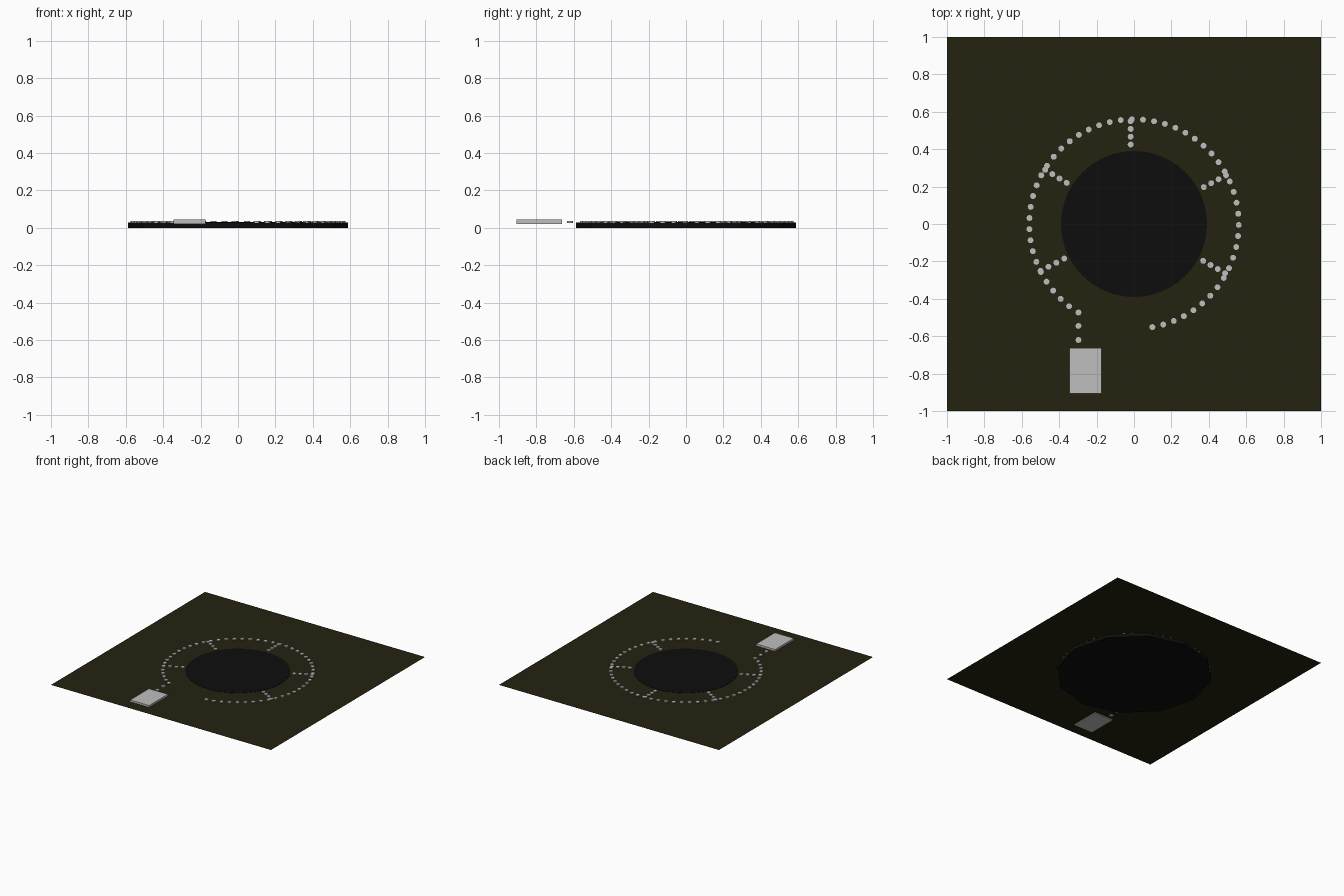
import bpy, bmesh, math
from mathutils import Matrix, Vector

if "Cube" in bpy.data.objects:
    bpy.data.objects.remove(bpy.data.objects["Cube"])


def mat(name, rgb):
    m = bpy.data.materials.new(name)
    m.diffuse_color = (*rgb, 1)
    m.use_nodes = True
    m.node_tree.nodes["Principled BSDF"].inputs["Base Color"].default_value = m.diffuse_color
    return m


OLIVE = mat("dark olive", (0.017, 0.016, 0.005))
BLACK = mat("near black", (0.004, 0.004, 0.004))
GREY = mat("light grey", (0.52, 0.52, 0.52))


def finish(name, bm, material):
    me = bpy.data.meshes.new(name)
    bm.to_mesh(me)
    bm.free()
    me.materials.append(material)
    ob = bpy.data.objects.new(name, me)
    bpy.context.collection.objects.link(ob)
    return ob


def add_disc(bm, x, y, z0, z1, r, sides):
    bmesh.ops.create_cone(bm, cap_ends=True, segments=sides, radius1=r, radius2=r,
                          depth=z1 - z0, matrix=Matrix.Translation((x, y, (z0 + z1) / 2)))


# thin square sheet
bm = bmesh.new()
bmesh.ops.create_grid(bm, x_segments=1, y_segments=1, size=1,
                      matrix=Matrix.Translation((0, 0, 0.029)))
finish("ground_sheet", bm, OLIVE)

# twelve-sided base under the sheet
bm = bmesh.new()
add_disc(bm, 0, 0, 0, 0.028, 0.588, 12)
finish("base_disc", bm, BLACK)

# round black centre on top of the sheet
bm = bmesh.new()
add_disc(bm, 0, 0, 0.028, 0.031, 0.39, 64)
finish("centre_disc", bm, BLACK)

# stepping stones: open ring, path to the slab, five spokes
stones = []
for i in range(52):
    a = math.radians(-79.9 + 6.11 * i)
    stones.append((0.56 * math.cos(a), 0.56 * math.sin(a)))
stones += [(-0.297, y) for y in (-0.473, -0.545, -0.62)]
spokes = [((-0.018, 0.425), (-0.018, 0.55)),
          ((-0.36, 0.22), (-0.475, 0.29)),
          ((0.373, 0.197), (0.492, 0.26)),
          ((0.37, -0.197), (0.487, -0.263)),
          ((-0.373, -0.185), (-0.50, -0.25))]
for inner, outer in spokes:
    for k in range(4):
        p = Vector(inner).lerp(Vector(outer), k / 3)
        stones.append((p.x, p.y))
bm = bmesh.new()
for x, y in stones:
    add_disc(bm, x, y, 0.027, 0.036, 0.016, 12)
finish("stepping_stones", bm, GREY)

# rectangular slab at the end of the path
bm = bmesh.new()
bmesh.ops.create_cube(bm, size=1, matrix=Matrix.Translation((-0.26, -0.784, 0.033))
                      @ Matrix.Diagonal((0.172, 0.243, 0.023, 1)))
finish("slab", bm, GREY)
